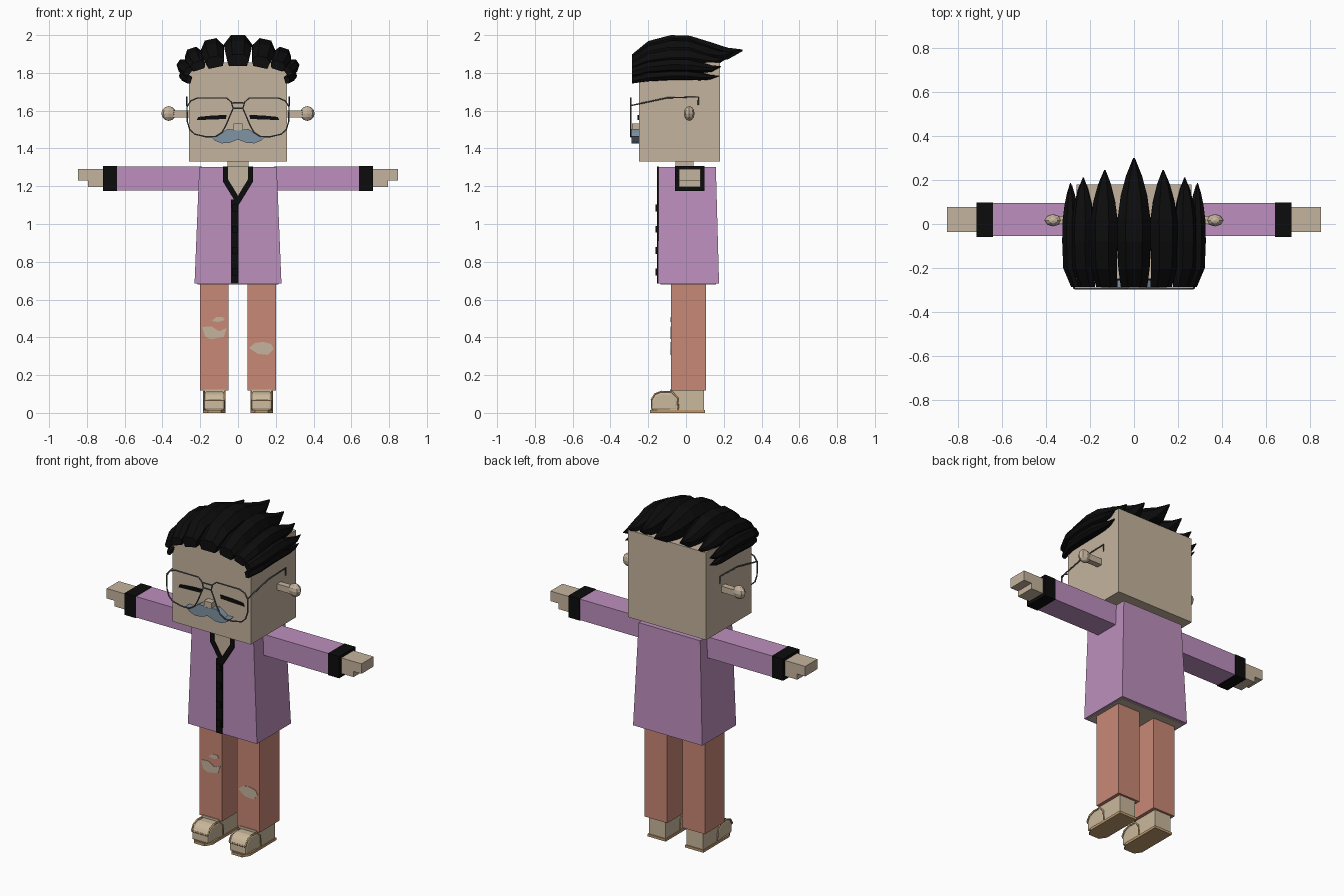
import bpy, bmesh, math
from mathutils import Vector

if "Cube" in bpy.data.objects:
    bpy.data.objects.remove(bpy.data.objects["Cube"], do_unlink=True)


def material(name, r, g, b):
    col = [((c / 255 + 0.055) / 1.055) ** 2.4 if c > 10 else c / 255 / 12.92 for c in (r, g, b)] + [1]
    m = bpy.data.materials.new(name)
    m.use_nodes = True
    m.diffuse_color = col
    m.node_tree.nodes["Principled BSDF"].inputs["Base Color"].default_value = col
    return m


SKIN = material("skin", 197, 180, 158)
PURPLE = material("purple cloth", 189, 143, 189)
BLACK = material("black", 12, 12, 12)
SALMON = material("salmon denim", 201, 136, 118)
SLATE = material("slate blue hair", 128, 148, 164)
WIRE = material("grey wire", 92, 96, 102)
CREAM = material("cream leather", 202, 184, 156)
TAN = material("tan sole", 190, 155, 110)


def finish(name, bm, mat):
    bmesh.ops.recalc_face_normals(bm, faces=bm.faces)
    me = bpy.data.meshes.new(name)
    bm.to_mesh(me)
    bm.free()
    me.materials.append(mat)
    ob = bpy.data.objects.new(name, me)
    bpy.context.collection.objects.link(ob)
    return ob


def loft(name, rings, mat):
    """Skin a list of equally sized point rings and cap both ends."""
    bm = bmesh.new()
    vs = [[bm.verts.new(p) for p in ring] for ring in rings]
    n = len(vs[0])
    for a, b in zip(vs, vs[1:]):
        for i in range(n):
            bm.faces.new((a[i], a[(i + 1) % n], b[(i + 1) % n], b[i]))
    bm.faces.new(vs[0])
    bm.faces.new(vs[-1])
    return finish(name, bm, mat)


def prism(name, pts, axis, lo, hi, mat):
    """Extrude a 2D outline along an axis."""
    place = {"x": lambda p, d: (d, p[0], p[1]),
             "y": lambda p, d: (p[0], d, p[1]),
             "z": lambda p, d: (p[0], p[1], d)}[axis]
    return loft(name, [[place(p, d) for p in pts] for d in (lo, hi)], mat)


def rect(x0, x1, y0, y1):
    return [(x0, y0), (x1, y0), (x1, y1), (x0, y1)]


def box(name, x, y, z, mat):
    return prism(name, rect(*x, *y), "z", *z, mat)


def wire(name, pts, radius, mat, closed=False):
    cu = bpy.data.curves.new(name, "CURVE")
    cu.dimensions = "3D"
    cu.bevel_depth = radius
    cu.bevel_resolution = 1
    sp = cu.splines.new("POLY")
    sp.points.add(len(pts) - 1)
    for p, co in zip(sp.points, pts):
        p.co = (*co, 1)
    sp.use_cyclic_u = closed
    cu.materials.append(mat)
    ob = bpy.data.objects.new(name, cu)
    bpy.context.collection.objects.link(ob)
    return ob


def flip(pts, s):
    return [(p[0] * s, *p[1:]) for p in pts]


# Head and neck
box("head", (-0.26, 0.26), (-0.25, 0.18), (1.33, 1.855), SKIN)
box("neck", (-0.055, 0.055), (-0.055, 0.04), (1.29, 1.34), SKIN)

# Coat body, flared towards the hem
loft("coat_body", [[(x, y, 0.685) for x, y in rect(-0.23, 0.23, -0.148, 0.175)],
                   [(x, y, 1.303) for x, y in rect(-0.205, 0.205, -0.145, 0.158)]], PURPLE)
box("coat_underside", (-0.215, 0.215), (-0.135, 0.16), (0.681, 0.69), SKIN)

# Open collar, placket and buttons
prism("chest", [(-0.055, 1.304), (0.055, 1.304), (0.055, 1.235), (0, 1.14), (-0.055, 1.235)],
      "y", -0.15, -0.142, SKIN)
box("placket", (-0.038, 0.002), (-0.154, -0.145), (0.685, 1.13), BLACK)
for i in range(4):
    z = 1.085 - i * 0.113
    box("button", (-0.033, -0.003), (-0.162, -0.153), (z - 0.018, z + 0.018), BLACK)

for s, side in ((-1, "right"), (1, "left")):
    def span(a, b):
        return sorted((a * s, b * s))

    prism(side + "_lapel", flip([(0.08, 1.305), (0.08, 1.225), (0, 1.095), (-0.015, 1.125),
                                 (0, 1.15), (0.053, 1.237), (0.053, 1.305)], s),
          "y", -0.154, -0.145, BLACK)

    # Arms
    box(side + "_sleeve", span(0.19, 0.645), (-0.055, 0.095), (1.178, 1.304), PURPLE)
    box(side + "_cuff", span(0.64, 0.714), (-0.058, 0.097), (1.175, 1.306), BLACK)
    prism(side + "_hand", flip([(0.7, 1.196), (0.795, 1.196), (0.795, 1.23),
                                (0.848, 1.23), (0.848, 1.29), (0.7, 1.29)], s),
          "y", -0.037, 0.078, SKIN)

    # Trouser legs
    box(side + "_leg", span(0.05, 0.2), (-0.08, 0.107), (0.118, 0.69), SALMON)

    # Shoes
    toe = [(-0.186, 0.012), (-0.184, 0.068), (-0.165, 0.1), (-0.13, 0.113), (-0.075, 0.112),
           (-0.045, 0.08), (-0.04, 0.012)]
    upper = prism(side + "_shoe_toe", toe, "x", *span(0.069, 0.181), CREAM)
    bev = upper.modifiers.new("bevel", "BEVEL")
    bev.width = 0.014
    bev.segments = 2
    box(side + "_shoe_heel", span(0.07, 0.18), (-0.085, 0.094), (0.012, 0.125), CREAM)
    prism(side + "_sole", flip([(0.065, 0.1), (0.185, 0.1), (0.185, -0.15), (0.16, -0.19),
                                (0.09, -0.19), (0.065, -0.15)], s), "z", 0, 0.015, TAN)
    for x in (0.07, 0.18):
        wire(side + "_shoe_seam", [(x * s, y, z) for y, z in toe[1:]], 0.005, TAN)
    wire(side + "_shoe_band", [(x * s, -0.183, 0.066) for x in (0.072, 0.178)], 0.005, TAN)

    # Ears: stem with a faceted bulb
    box(side + "_ear_stem", span(0.25, 0.35), (0, 0.036), (1.563, 1.6), SKIN)
    bm = bmesh.new()
    bmesh.ops.create_uvsphere(bm, u_segments=8, v_segments=6, radius=0.039)
    for v in bm.verts:
        v.co = Vector((v.co.x + 0.367 * s, v.co.y * 0.72 + 0.017, v.co.z + 1.585))
    finish(side + "_ear_bulb", bm, SKIN)

    # Closed eye
    prism(side + "_eye", flip([(0.06, 1.577), (0.13, 1.575), (0.21, 1.567), (0.218, 1.55),
                               (0.14, 1.553), (0.064, 1.556)], s), "y", -0.256, -0.249, BLACK)

    # Wire spectacles
    lens = [(0.026, 1.612), (0.035, 1.645), (0.06, 1.667), (0.215, 1.667), (0.25, 1.652),
            (0.27, 1.62), (0.268, 1.54), (0.255, 1.5), (0.23, 1.476), (0.17, 1.462),
            (0.12, 1.463), (0.085, 1.485), (0.065, 1.52)]
    wire(side + "_lens_rim", [(x * s, -0.292, z) for x, z in lens], 0.004, WIRE, True)
    wire(side + "_temple", [(0.272 * s, y, z) for y, z in
                            ((-0.292, 1.627), (-0.1, 1.668), (0.065, 1.673), (0.065, 1.63))], 0.004, WIRE)

for z in (1.612, 1.642):
    wire("bridge", [(-0.03, -0.292, z), (0.03, -0.292, z)], 0.004, WIRE)

# Nose and moustache
box("nose", (-0.025, 0.025), (-0.287, -0.245), (1.495, 1.532), SKIN)
half = [(0, 1.495), (0.055, 1.503), (0.085, 1.485), (0.11, 1.464), (0.148, 1.466),
        (0.12, 1.44), (0.085, 1.427), (0.045, 1.43), (0, 1.447)]
prism("moustache", half + flip(half[-2:0:-1], -1), "y", -0.288, -0.249, SLATE)

# Torn patches on the trousers
patches = {
    "right_knee_tear": [(-0.19, 0.455), (-0.175, 0.405), (-0.145, 0.39), (-0.075, 0.402),
                        (-0.06, 0.45), (-0.1, 0.432), (-0.14, 0.458)],
    "right_small_tear": [(-0.138, 0.487), (-0.115, 0.508), (-0.08, 0.508), (-0.07, 0.492), (-0.105, 0.481)],
    "left_knee_tear": [(0.058, 0.344), (0.09, 0.37), (0.132, 0.376), (0.175, 0.365),
                       (0.19, 0.338), (0.158, 0.307), (0.106, 0.312)]}
for name, pts in patches.items():
    prism(name, pts, "y", -0.083, -0.078, SKIN)

# Swept-back hair locks: y, height offset, width and thickness along each lock
section = [(-0.75, -1), (0.75, -1), (1, 0.3), (0.5, 1), (-0.5, 1), (-1, 0.3)]
path = [(-0.285, -0.9, 0.8, 0.45), (-0.2, -0.3, 0.95, 0.85), (-0.08, 0, 1, 1), (0.02, 0, 1, 0.95),
        (0.13, -0.25, 0.8, 0.72), (0.22, -0.4, 0.48, 0.45), (0.3, -0.15, 0.05, 0.06)]


def lock(name, x, z, hw, hh, tilt, tip):
    c, s = math.cos(tilt), math.sin(tilt)
    rings = []
    for y, off, sx, sz in path:
        cx = x * (0.92 if y < -0.25 else 1)
        yy = y * tip / 0.3 if y > 0 else y
        rings.append([(cx + u * hw * sx * c - v * hh * sz * s, yy,
                       z + off * hh + u * hw * sx * s + v * hh * sz * c) for u, v in section])
    loft(name, rings, BLACK)


lock("hair_lock_centre", 0, 1.93, 0.075, 0.07, 0, 0.3)
for s in (-1, 1):
    for x, z, hw, hh, deg, tip in ((0.132, 1.915, 0.062, 0.064, 12, 0.245),
                                   (0.23, 1.883, 0.05, 0.05, 18, 0.21),
                                   (0.288, 1.838, 0.034, 0.034, 55, 0.185),
                                   (0.282, 1.788, 0.026, 0.028, 75, 0.175)):
        lock("hair_lock", x * s, z, hw, hh, -math.radians(deg) * s, tip)
